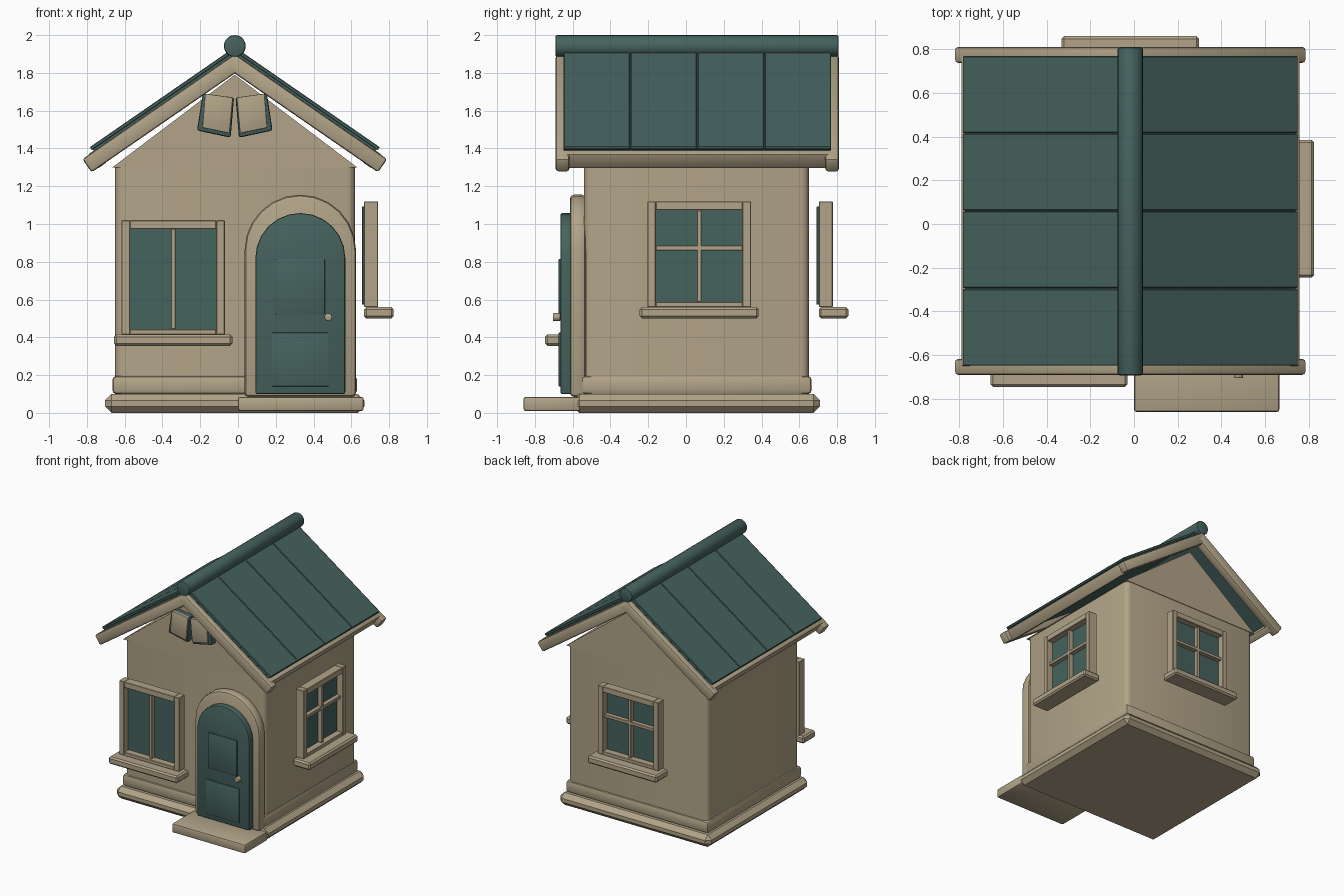
import bpy, bmesh, math
from mathutils import Matrix

cube = bpy.data.objects.get("Cube")
if cube:
    bpy.data.objects.remove(cube, do_unlink=True)


def material(name, rgb):
    m = bpy.data.materials.new(name)
    m.use_nodes = True
    m.diffuse_color = (*rgb, 1)
    m.node_tree.nodes["Principled BSDF"].inputs["Base Color"].default_value = (*rgb, 1)
    return m


TAN = material("warm tan", (0.445, 0.371, 0.246))
GREEN = material("deep green", (0.061, 0.125, 0.114))
CX = -0.017  # ridge and house centre line


def finish(name, bm, mat, bevel=0.0, segs=2, matrix=None, pick=None):
    """Bevel the sharp edges, place the mesh and make the object."""
    bmesh.ops.recalc_face_normals(bm, faces=bm.faces)
    if bevel:
        sharp = [e for e in bm.edges if e.calc_face_angle(0) > 0.7 and (pick is None or pick(e))]
        bmesh.ops.bevel(bm, geom=sharp, offset=bevel, segments=segs, profile=0.5,
                        affect='EDGES', clamp_overlap=True)
    if matrix:
        bmesh.ops.transform(bm, matrix=matrix, verts=bm.verts)
        bmesh.ops.recalc_face_normals(bm, faces=bm.faces)
    me = bpy.data.meshes.new(name)
    bm.to_mesh(me)
    bm.free()
    me.materials.append(mat)
    ob = bpy.data.objects.new(name, me)
    bpy.context.collection.objects.link(ob)
    bpy.ops.object.select_all(action='DESELECT')
    ob.select_set(True)
    bpy.context.view_layer.objects.active = ob
    bpy.ops.object.shade_smooth_by_angle(angle=math.radians(35))
    return ob


def box(name, x, y, z, mat, **kw):
    bm = bmesh.new()
    bmesh.ops.create_cube(bm, size=1)
    for v in bm.verts:
        v.co = [r[0] if c < 0 else r[1] for c, r in zip(v.co, (x, y, z))]
    return finish(name, bm, mat, **kw)


def prism(name, outline, y0, y1, mat, **kw):
    """Extrude an outline in the xz plane from y0 to y1."""
    bm = bmesh.new()
    face = bm.faces.new([bm.verts.new((x, y0, z)) for x, z in outline])
    new = bmesh.ops.extrude_face_region(bm, geom=[face])["geom"]
    bmesh.ops.translate(bm, vec=(0, y1 - y0, 0),
                        verts=[g for g in new if isinstance(g, bmesh.types.BMVert)])
    return finish(name, bm, mat, **kw)


def rod(name, radius, x, z, y0, y1, sides, mat, bevel):
    bm = bmesh.new()
    bmesh.ops.create_cone(bm, cap_ends=True, segments=sides, radius1=radius,
                          radius2=radius, depth=y1 - y0)
    place = Matrix.Translation((x, (y0 + y1) / 2, z)) @ Matrix.Rotation(math.pi / 2, 4, 'X')
    return finish(name, bm, mat, bevel=bevel, matrix=place)


# Base, skirting, walls and gable
box("foundation", (-0.705, 0.67), (-0.6, 0.71), (0, 0.1), TAN, bevel=0.035, segs=1)
box("skirting", (-0.665, 0.63), (-0.555, 0.665), (0.1, 0.195), TAN, bevel=0.02)
box("walls", (-0.65, 0.62), (-0.54, 0.65), (0.09, 1.3), TAN, bevel=0.04, segs=3,
    pick=lambda e: abs(e.verts[0].co.z - e.verts[1].co.z) > 0.5)
prism("gable", [(-0.665, 1.3), (0.631, 1.3), (CX, 1.79)], -0.545, 0.655, TAN)
box("doorstep", (0, 0.665), (-0.86, -0.56), (0.01, 0.085), TAN, bevel=0.012)


# Arched door and its surround
def arch(cx, radius, bottom, spring, n=12):
    top = [(cx + radius * math.cos(math.pi * i / n), spring + radius * math.sin(math.pi * i / n))
           for i in range(n + 1)]
    return [(cx + radius, bottom)] + top + [(cx - radius, bottom)]


prism("door_frame", arch(0.33, 0.295, 0.085, 0.86), -0.615, -0.53, TAN, bevel=0.022)
prism("door", arch(0.33, 0.238, 0.1, 0.82), -0.665, -0.6, GREEN, bevel=0.01)
box("door_upper_panel", (0.196, 0.46), (-0.674, -0.66), (0.52, 0.815), GREEN, bevel=0.004)
box("door_lower_panel", (0.18, 0.48), (-0.674, -0.66), (0.14, 0.425), GREEN, bevel=0.004)
rod("door_knob", 0.022, 0.478, 0.507, -0.705, -0.665, 8, TAN, 0.005)


# Windows, each facing -y before being turned into place
def window(name, loc, turn, half, bottom, top, bar_z=None):
    place = Matrix.Translation((*loc, 0)) @ Matrix.Rotation(math.radians(turn), 4, 'Z')
    pane = half - 0.045
    low, high = bottom + 0.028, top - 0.047

    def part(label, x, y, z, mat=TAN, bevel=0.003):
        box(f"{name}_{label}", x, y, z, mat, bevel=bevel, segs=1, matrix=place)

    part("sill", (-half - 0.04, half + 0.04), (-0.156, 0), (bottom - 0.06, bottom), bevel=0.012)
    part("left_jamb", (pane, half), (-0.074, 0), (bottom, top))
    part("right_jamb", (-half, -pane), (-0.074, 0), (bottom, top))
    part("head", (-pane, pane), (-0.074, 0), (high, top))
    part("foot", (-pane, pane), (-0.074, 0), (bottom, low))
    part("glass", (-pane - 0.02, pane + 0.02), (-0.02, 0.012), (low - 0.015, high + 0.02), GREEN)
    part("upright_bar", (-0.013, 0.013), (-0.055, -0.01), (low, high))
    if bar_z:
        part("cross_bar", (-pane, pane), (-0.055, -0.01), (bar_z - 0.013, bar_z + 0.013))


window("front_window", (-0.343, -0.59), 0, 0.273, 0.415, 1.02)
window("side_window", (0.668, 0.07), 90, 0.275, 0.56, 1.12, 0.873)
window("back_window", (CX, 0.703), 180, 0.275, 0.56, 1.12, 0.873)

# Pair of small tilted shutters in the front gable
for side, label in ((1, "left"), (-1, "right")):
    def flip(pts):
        return [(CX + side * x, z) for x, z in pts]
    prism(label + "_shutter_back", flip([(0.17, 1.69), (0.004, 1.67), (0.022, 1.457), (0.2, 1.495)]),
          -0.6, -0.54, GREEN, bevel=0.012)
    prism(label + "_shutter_face", flip([(0.157, 1.69), (0.01, 1.67), (0.028, 1.48), (0.172, 1.51)]),
          -0.612, -0.59, TAN, bevel=0.004)

# Roof: s runs down the slope from the ridge, n is measured square to it
A = math.atan(0.69)
for side, label in ((1, "left"), (-1, "right")):
    slope = Matrix(((side * math.cos(A), 0, side * math.sin(A), CX),
                    (0, 1, 0, 0),
                    (-math.sin(A), 0, math.cos(A), 1.9),
                    (0, 0, 0, 1)))
    box(label + "_roof_deck", (0, 0.905), (-0.645, 0.765), (-0.035, 0.02), GREEN, matrix=slope)
    for i in range(4):
        y = -0.65 + i * 0.355
        box(f"{label}_roof_panel_{i + 1}", (0, 0.912), (y + 0.002, y + 0.353), (0.01, 0.03),
            GREEN, bevel=0.004, segs=1, matrix=slope)
    box(label + "_eave_board", (0.885, 0.94), (-0.65, 0.77), (-0.087, 0.003), TAN,
        bevel=0.006, matrix=slope)
    for end, y in (("front", (-0.69, -0.617)), ("back", (0.737, 0.81))):
        box(f"{label}_{end}_barge_board", (0, 0.98), y, (-0.085, 0), TAN, bevel=0.014, matrix=slope)

rod("ridge_pole", 0.058, CX, 1.942, -0.692, 0.808, 20, GREEN, 0.01)
